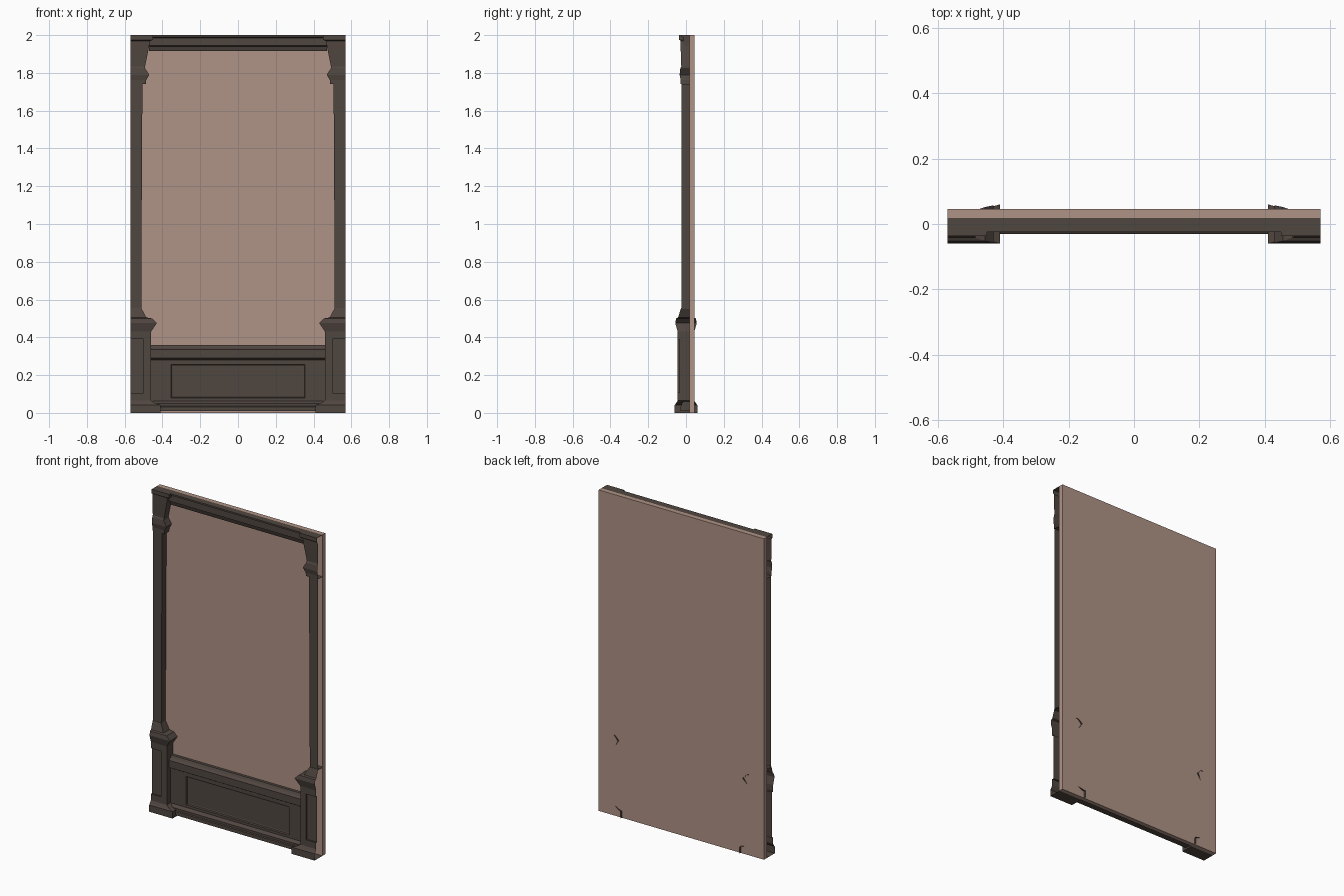
import bpy, bmesh

if "Cube" in bpy.data.objects:
    bpy.data.objects.remove(bpy.data.objects["Cube"])

def material(name, rgb):
    m = bpy.data.materials.new(name)
    m.diffuse_color = (*rgb, 1)
    m.use_nodes = True
    m.node_tree.nodes["Principled BSDF"].inputs["Base Color"].default_value = m.diffuse_color
    return m

WOOD = material("dark_wood", (0.080, 0.061, 0.051))
PLASTER = material("pink_plaster", (0.43, 0.29, 0.235))

def finish(name, bm, mat, recalc=True):
    bmesh.ops.remove_doubles(bm, verts=bm.verts, dist=0.0002)
    bmesh.ops.dissolve_degenerate(bm, edges=bm.edges, dist=0.0002)
    if recalc:
        bmesh.ops.recalc_face_normals(bm, faces=bm.faces)
    me = bpy.data.meshes.new(name)
    bm.to_mesh(me)
    bm.free()
    me.materials.append(mat)
    ob = bpy.data.objects.new(name, me)
    bpy.context.collection.objects.link(ob)
    return ob

def box(name, x0, x1, y0, y1, z0, z1, mat):
    bm = bmesh.new()
    bmesh.ops.create_cube(bm, size=1)
    for v in bm.verts:
        v.co = (x0 + (v.co.x + .5) * (x1 - x0),
                y0 + (v.co.y + .5) * (y1 - y0),
                z0 + (v.co.z + .5) * (z1 - z0))
    return finish(name, bm, mat)

def moulding(name, half, profile):
    """Extrude a closed (y, z) profile along x."""
    bm = bmesh.new()
    f = bm.faces.new([bm.verts.new((-half, y, z)) for y, z in profile])
    ext = bmesh.ops.extrude_face_region(bm, geom=[f])
    for g in ext["geom"]:
        if isinstance(g, bmesh.types.BMVert):
            g.co.x = half
    return finish(name, bm, WOOD)

def half_column(name, levels):
    """Loft half-column sections (z, inner x, front y, panel recess), mirrored."""
    ex = -0.57
    bm = bmesh.new()
    rows = []
    for z, xi, yf, r in levels:
        m = xi - 0.04
        pts = [(ex, yf + r), (m, yf + r), (m, yf), (xi, yf), (xi, -yf)]
        rows.append([bm.verts.new((x, y, z)) for x, y in pts])
    for a, b in zip(rows, rows[1:]):
        for i in range(4):
            bm.faces.new((a[i], a[i + 1], b[i + 1], b[i]))
    # end caps, stopping at the wall face
    for k, (z, xi, yf, r) in ((0, levels[0]), (-1, levels[-1])):
        pts = [(ex, yf), (xi, yf), (xi, 0.02), (ex, 0.02)]
        if k == 0:
            pts.reverse()
        bm.faces.new([bm.verts.new((x, y, z)) for x, y in pts])
    ob = finish(name, bm, WOOD, recalc=False)
    mod = ob.modifiers.new("mirror", 'MIRROR')
    mod.use_axis[0] = True
    mod.use_mirror_merge = False
    return ob

# wall
box("wall_panel", -0.57, 0.57, 0.018, 0.046, 0, 2, PLASTER)

# pedestals with recessed front panels and flared caps
half_column("pedestal", [
    (0.0, -0.41, -0.06, 0), (0.042, -0.41, -0.06, 0),
    (0.05, -0.435, -0.053, 0), (0.065, -0.46, -0.044, 0),
    (0.105, -0.46, -0.044, 0), (0.105, -0.46, -0.044, 0.010),
    (0.39, -0.46, -0.044, 0.010), (0.39, -0.46, -0.044, 0),
    (0.43, -0.46, -0.044, 0), (0.475, -0.43, -0.057, 0),
    (0.50, -0.455, -0.052, 0), (0.505, -0.485, -0.042, 0),
    (0.555, -0.512, -0.026, 0)])

# shafts
half_column("pilaster_shaft", [
    (0.55, -0.512, -0.024, 0), (1.05, -0.510, -0.024, 0),
    (1.74, -0.506, -0.024, 0)])

# capitals with tapering corbels
half_column("capital", [
    (1.74, -0.488, -0.028, 0), (1.762, -0.486, -0.028, 0),
    (1.79, -0.47, -0.034, 0), (1.825, -0.492, -0.030, 0),
    (1.835, -0.492, -0.025, 0), (1.92, -0.475, -0.028, 0),
    (1.97, -0.465, -0.029, 0), (1.975, -0.45, -0.036, 0),
    (2.0, -0.45, -0.036, 0)])

# top rail
moulding("top_rail", 0.47, [
    (0.02, 1.915), (0.008, 1.915), (0.0, 1.94), (-0.012, 1.945),
    (-0.012, 1.985), (-0.024, 1.99), (-0.024, 2.0), (0.02, 2.0)])

# baseboard and chair rail
moulding("baseboard", 0.45, [
    (0.02, 0.01), (-0.03, 0.01), (-0.03, 0.032), (-0.024, 0.036),
    (-0.024, 0.05), (-0.005, 0.065), (0.02, 0.065)])
moulding("chair_rail", 0.462, [
    (0.02, 0.28), (-0.005, 0.28), (-0.022, 0.29), (-0.022, 0.335),
    (-0.008, 0.345), (0.0, 0.36), (0.02, 0.36)])

# dado field with a recessed panel, as nested rectangles
bm = bmesh.new()
rings = []
for hx, z0, z1, y in [(0.462, 0.06, 0.285, -0.006), (0.355, 0.08, 0.257, -0.006),
                      (0.352, 0.083, 0.254, 0.004), (0.345, 0.09, 0.247, 0.006)]:
    rings.append([bm.verts.new(p) for p in
                  ((-hx, y, z0), (hx, y, z0), (hx, y, z1), (-hx, y, z1))])
for a, b in zip(rings, rings[1:]):
    for i in range(4):
        j = (i + 1) % 4
        bm.faces.new((a[i], a[j], b[j], b[i]))
bm.faces.new(rings[-1])
finish("dado_panel", bm, WOOD, recalc=False)
